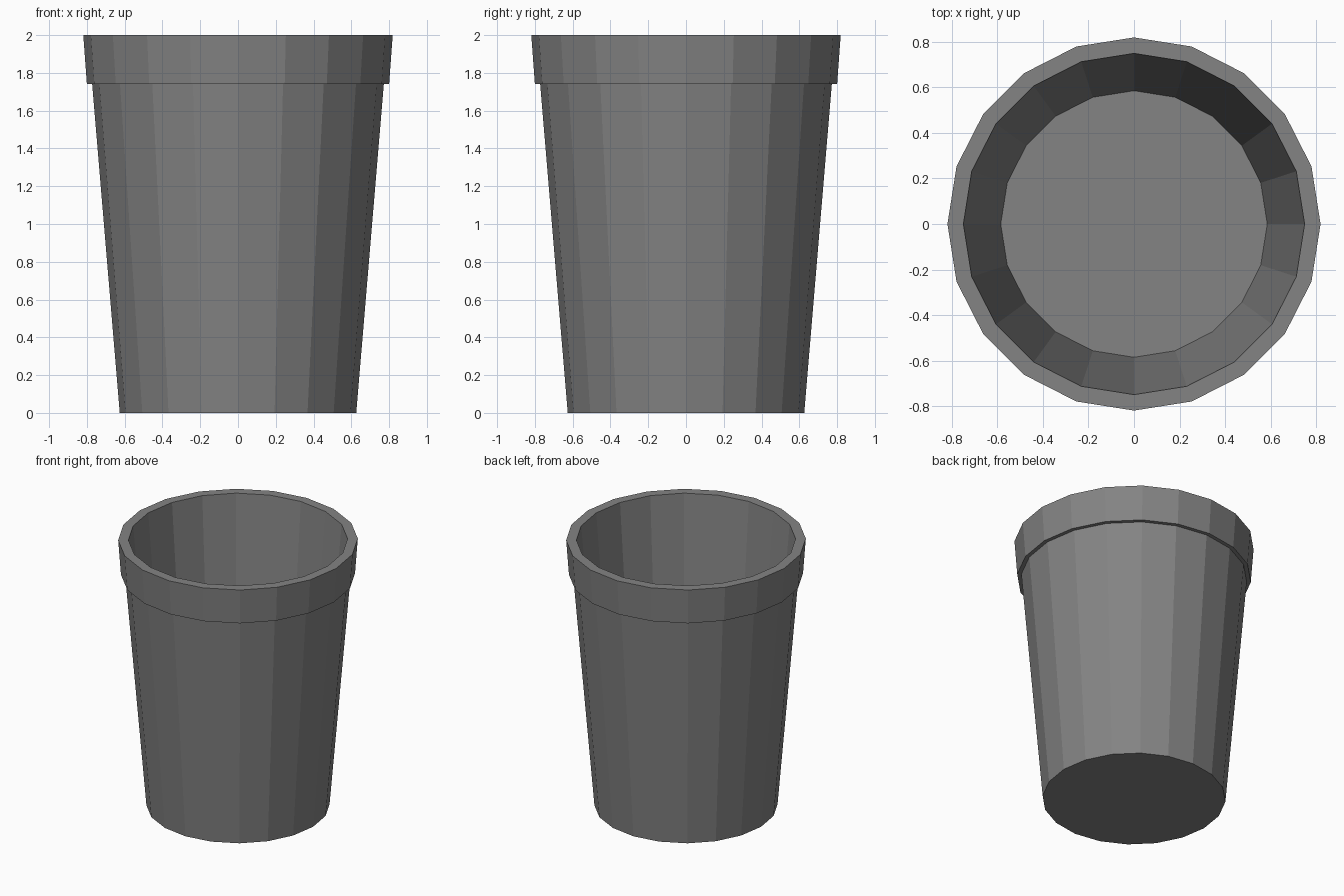
import bpy, bmesh
from math import cos, sin, tau

if "Cube" in bpy.data.objects:
    bpy.data.objects.remove(bpy.data.objects["Cube"])

SIDES = 20

# Cup cross-section (radius, z): base, outer wall, rim band, lip, inner wall, floor
PROFILE = [(0.626, 0.0), (0.772, 1.74), (0.80, 1.74), (0.819, 2.0),
           (0.749, 2.0), (0.585, 0.03)]


def lathe(name, profile, sides):
    """Revolve a profile around z and cap both ends with flat polygons."""
    bm = bmesh.new()
    rings = [[bm.verts.new((r * cos(tau * i / sides), r * sin(tau * i / sides), z))
              for i in range(sides)] for r, z in profile]
    for a, b in zip(rings, rings[1:]):
        for i in range(sides):
            j = (i + 1) % sides
            bm.faces.new((a[i], a[j], b[j], b[i]))
    bm.faces.new(rings[0][::-1])   # underside
    bm.faces.new(rings[-1])        # inner floor
    bmesh.ops.recalc_face_normals(bm, faces=bm.faces)
    mesh = bpy.data.meshes.new(name)
    bm.to_mesh(mesh)
    bm.free()
    obj = bpy.data.objects.new(name, mesh)
    bpy.context.collection.objects.link(obj)
    return obj


# Hollow tapered cup with a raised rim band
cup = lathe("cup", PROFILE, SIDES)

# Dark grey surface
dark_grey = bpy.data.materials.new("dark_grey")
dark_grey.diffuse_color = (0.23, 0.23, 0.23, 1.0)
dark_grey.use_nodes = True
dark_grey.node_tree.nodes["Principled BSDF"].inputs["Base Color"].default_value = dark_grey.diffuse_color
cup.data.materials.append(dark_grey)
